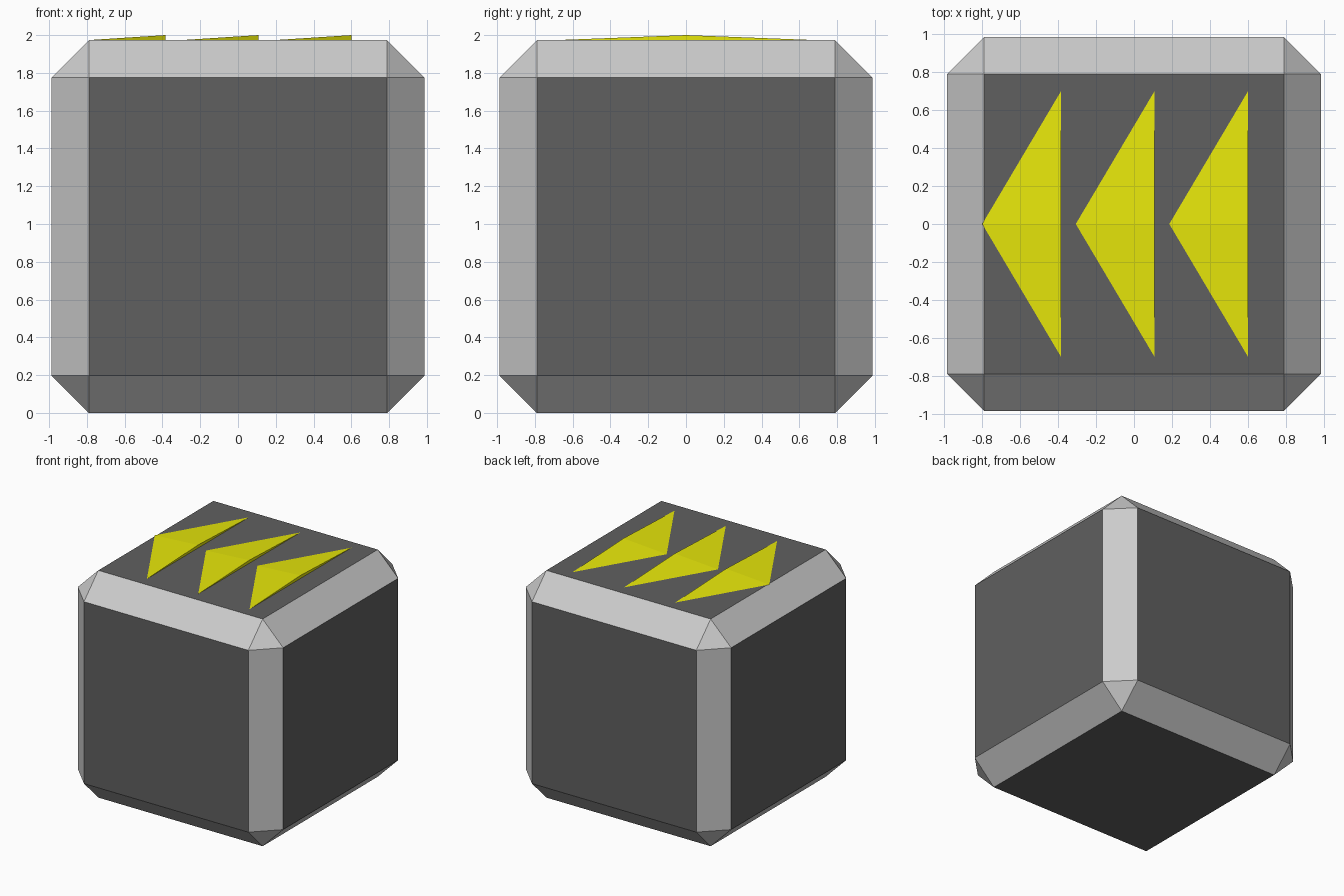
import bpy, bmesh
from mathutils import Matrix, Vector

if "Cube" in bpy.data.objects:
    bpy.data.objects.remove(bpy.data.objects["Cube"])

SIZE, CHAMFER = 1.973, 0.197


def material(name, rgb):
    m = bpy.data.materials.new(name)
    m.diffuse_color = (*rgb, 1)
    m.use_nodes = True
    m.node_tree.nodes["Principled BSDF"].inputs["Base Color"].default_value = m.diffuse_color
    return m


def add_object(name, bm, mats):
    mesh = bpy.data.meshes.new(name)
    bm.to_mesh(mesh)
    bm.free()
    for m in mats:
        mesh.materials.append(m)
    obj = bpy.data.objects.new(name, mesh)
    bpy.context.collection.objects.link(obj)
    return obj


dark = material("dark_panel", (0.117, 0.117, 0.117))
light = material("light_trim", (0.515, 0.515, 0.515))
yellow = material("yellow", (0.8, 0.8, 0.003))

# Chamfered block: dark flat panels, light chamfers and corners
bm = bmesh.new()
bmesh.ops.create_cube(bm, size=SIZE, matrix=Matrix.Translation((0, 0, SIZE / 2)))
bmesh.ops.bevel(bm, geom=bm.edges[:], offset=CHAMFER, segments=1,
                affect='EDGES', clamp_overlap=True)
bm.normal_update()
for f in bm.faces:
    f.material_index = 0 if max(abs(c) for c in f.normal) > 0.99 else 1
add_object("block", bm, [dark, light])

# Three raised arrow wedges on top, pointing to -x
for i in range(3):
    x = -0.385 + i * 0.493
    bm = bmesh.new()
    for p in ((x - 0.415, 0, SIZE), (x, 0.7, SIZE), (x, -0.7, SIZE), (x, 0, 2.0)):
        bm.verts.new(Vector(p))
    bmesh.ops.convex_hull(bm, input=bm.verts[:])
    bmesh.ops.recalc_face_normals(bm, faces=bm.faces[:])
    add_object(f"arrow_{i + 1}", bm, [yellow])
